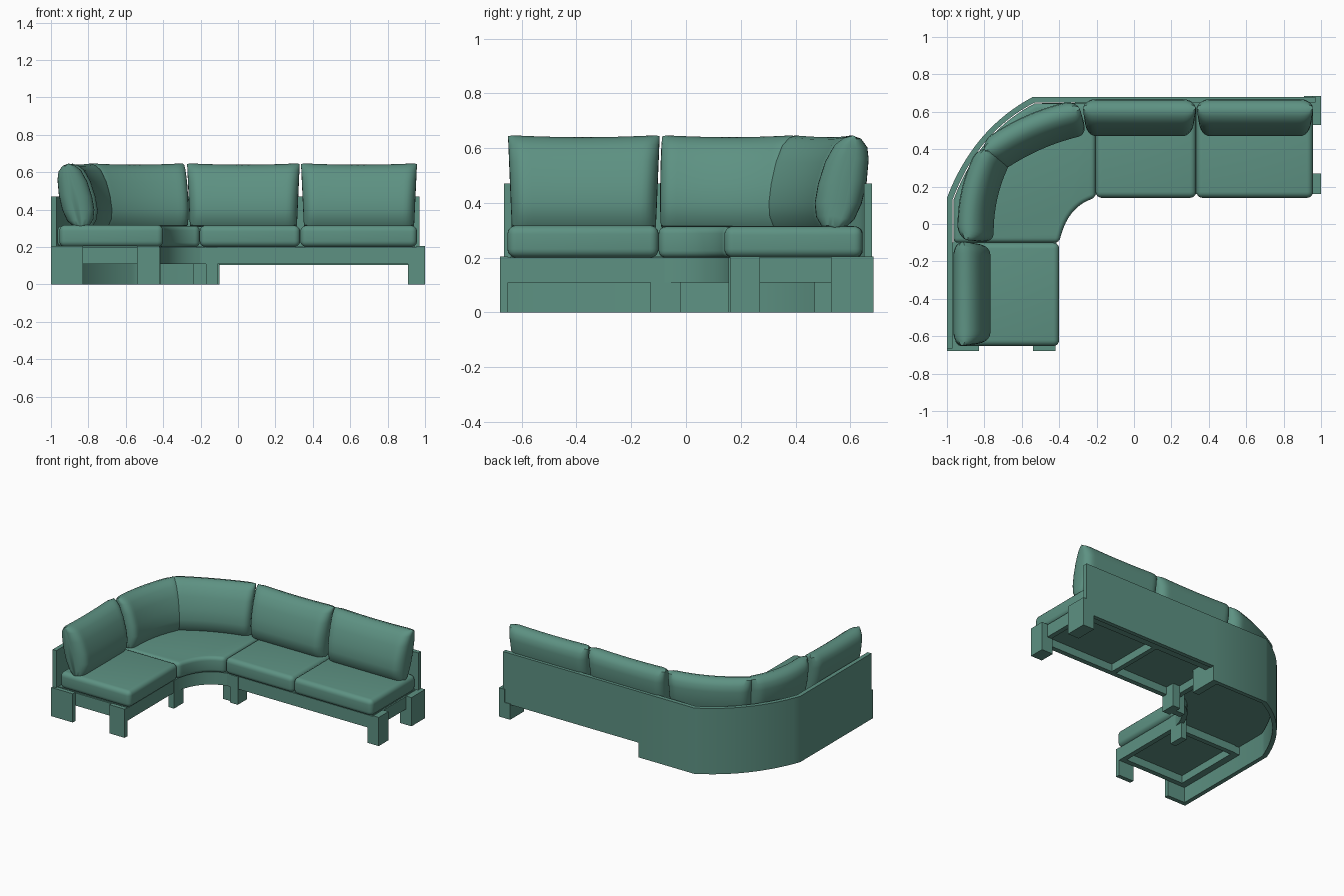
import bpy, bmesh, math
from mathutils import Vector

if "Cube" in bpy.data.objects:
    bpy.data.objects.remove(bpy.data.objects["Cube"])

fabric = bpy.data.materials.new("sage_teal")
fabric.diffuse_color = (0.11, 0.285, 0.225, 1)
fabric.use_nodes = True
fabric.node_tree.nodes["Principled BSDF"].inputs["Base Color"].default_value = fabric.diffuse_color


def finish(name, bm, bevel=0.0, segments=3):
    """Turn a bmesh into a named, coloured, smooth-by-angle object."""
    bmesh.ops.recalc_face_normals(bm, faces=bm.faces)
    me = bpy.data.meshes.new(name)
    bm.to_mesh(me)
    bm.free()
    me.materials.append(fabric)
    ob = bpy.data.objects.new(name, me)
    bpy.context.collection.objects.link(ob)
    bpy.ops.object.select_all(action='DESELECT')
    ob.select_set(True)
    bpy.context.view_layer.objects.active = ob
    if bevel:
        mod = ob.modifiers.new("soft_edges", 'BEVEL')
        mod.width, mod.segments = bevel, segments
        mod.limit_method, mod.angle_limit = 'ANGLE', math.radians(35)
        bpy.ops.object.modifier_apply(modifier=mod.name)
    bpy.ops.object.shade_smooth_by_angle(angle=math.radians(40))
    return ob


def prism(name, outline, z0, z1, bevel=0.0, segments=3):
    bm = bmesh.new()
    base = bm.faces.new([bm.verts.new((x, y, z0)) for x, y in outline])
    ext = bmesh.ops.extrude_face_region(bm, geom=[base])
    for v in ext["geom"]:
        if isinstance(v, bmesh.types.BMVert):
            v.co.z = z1
    if base not in bm.faces[:]:
        bm.faces.new([v for v in bm.verts if v.co.z == z0])
    return finish(name, bm, bevel, segments)


def box(name, x0, x1, y0, y1, z0, z1, bevel=0.0, segments=3):
    return prism(name, [(x0, y0), (x1, y0), (x1, y1), (x0, y1)], z0, z1, bevel, segments)


def curve(a, c, b, n=12):
    """Quadratic curve from a to b pulled towards c."""
    a, b, c = Vector(a), Vector(b), Vector(c)
    return [tuple(a * (1 - t) ** 2 + c * 2 * t * (1 - t) + b * t * t)
            for t in (i / n for i in range(n + 1))]


# Back cushion cross-section: (depth towards the back, height)
PROFILE = [(-.075, .315), (-.095, .35), (-.1, .40), (-.088, .47), (-.062, .55),
           (-.028, .61), (.005, .635), (.035, .643), (.07, .632), (.092, .602),
           (.097, .56), (.09, .48), (.072, .40), (.045, .34), (.015, .312), (-.035, .306)]


def back_cushion(name, start, end, bow=0.0, n=28):
    """Loft the cross-section along a bowed line; the back is on the left of start->end."""
    a, b = Vector(start), Vector(end)
    along = (b - a).normalized()
    out = Vector((-along.y, along.x))
    mid, half = (a + b) / 2, (b - a).length / 2
    bm = bmesh.new()
    rings = []
    for i in range(n + 1):
        u = -math.cos(math.pi * i / n)                    # denser near both ends
        gap = half * (1 - abs(u))
        k = math.sqrt(max(0, 1 - max(0, 1 - gap / .06) ** 2))
        k = .22 + .78 * k
        bend = bow * (1 - 2 * u * u) - math.copysign(0, u)
        ring = []
        for d, z in PROFILE:
            lean = .012 + (z - .47) * .22                 # centre line of the tilted section
            depth = lean + (d - lean) * k + bend
            h = (z - .306) / .337
            taper = 1 - .05 * (1 - h)                     # narrower at the foot
            zz = .475 + (z - .475) * (.965 + .035 * k) + .008 * u * u * h * h - .003 * h
            p = mid + along * (u * half * taper) + out * depth
            ring.append(bm.verts.new((p.x, p.y, zz)))
        rings.append(ring)
    m = len(PROFILE)
    for r, s in zip(rings, rings[1:]):
        for j in range(m):
            bm.faces.new((r[j], r[(j + 1) % m], s[(j + 1) % m], s[j]))
    bm.faces.new(rings[0])
    bm.faces.new(rings[-1])
    return finish(name, bm)


# Outer shell: tall wall round the left and corner, shorter wall on the right
outer = [(-1, -.665)] + curve((-1, .14), (-.86, .51), (-.54, .68), 16) + [(-.1, .68)]
inner = [(-.97, -.665)] + curve((-.97, .13), (-.835, .495), (-.53, .65), 16) + [(-.1, .65)]
prism("corner_back_wall", outer + inner[::-1], 0, .47)
box("right_back_wall", -.1, .97, .65, .68, .105, .47)

# Seat cushions
SOFT = dict(bevel=.032, segments=5)
box("seat_cushion_middle", -.205, .332, .14, .645, .2, .315, **SOFT)
box("seat_cushion_right", .334, .957, .14, .645, .2, .315, **SOFT)
box("seat_cushion_left", -.955, -.4, -.652, -.1, .2, .318, **SOFT)
inside = curve((-.4, -.1), (-.36, .10), (-.205, .14), 10)
outside = curve((-.53, .645), (-.83, .49), (-.965, .13), 14)
prism("seat_cushion_corner", inside + [(-.205, .645)] + outside + [(-.965, -.1)],
      .2, .313, bevel=.025, segments=4)

# Back cushions
back_cushion("back_cushion_right", (.337, .57), (.957, .57))
back_cushion("back_cushion_middle", (-.272, .57), (.33, .57))
back_cushion("back_cushion_corner_rear", (-.785, .365), (-.278, .588), .015)
back_cushion("back_cushion_corner_side", (-.865, -.092), (-.757, .395), .018)
back_cushion("back_cushion_left", (-.868, -.65), (-.868, -.096))

# Platform boards under the cushions
box("right_platform", -.2, .945, .17, .65, .165, .205)
box("left_platform", -.97, -.43, -.64, -.1, .165, .205)
prism("corner_platform",
      curve((-.43, -.1), (-.385, .125), (-.2, .17), 10) + [(-.2, .65)] + outside
      + [(-.965, -.1)], .165, .205)

# Apron rails
Z = (.11, .2)
box("right_front_rail", -.2, .955, .16, .195, *Z)
box("right_rear_rail", -.2, .955, .6, .65, *Z)
for name, x in (("end", .92), ("centre", .315), ("inner", -.2)):
    box("right_cross_rail_" + name, x, x + .035, .19, .61, *Z)
box("left_inner_rail", -.455, -.42, -.65, -.1, *Z)
box("left_wall_rail", -.97, -.92, -.65, -.1, *Z)
for name, y in (("end", -.65), ("inner", -.13)):
    box("left_cross_rail_" + name, -.93, -.45, y, y + .035, *Z)
prism("corner_apron", curve((-.42, -.1), (-.38, .115), (-.2, .16), 10)
      + curve((-.455, -.1), (-.41, .145), (-.2, .195), 10)[::-1], *Z)

# Plate legs on the left end
box("left_leg_outer", -1, -.83, -.68, -.65, 0, .205)
box("left_leg_inner", -.54, -.42, -.68, -.65, 0, .205)

# Plate legs with feet tucked under the right end
for name, y0, y1 in (("front", .16, .27), ("rear", .53, .685)):
    box("right_leg_plate_" + name, .955, 1, y0, y1, 0, .205)
    box("right_leg_foot_" + name, .91, .96, y0, y1, 0, .112)

# Legs either side of the corner seat
box("corner_leg_right", -.17, -.11, .155, .26, 0, .2)
box("corner_leg_right_return", -.24, -.165, .175, .22, 0, .2)
box("corner_leg_left", -.46, -.415, -.13, -.02, 0, .2)
box("rear_step_leg", -.15, -.1, .47, .655, 0, .17)
